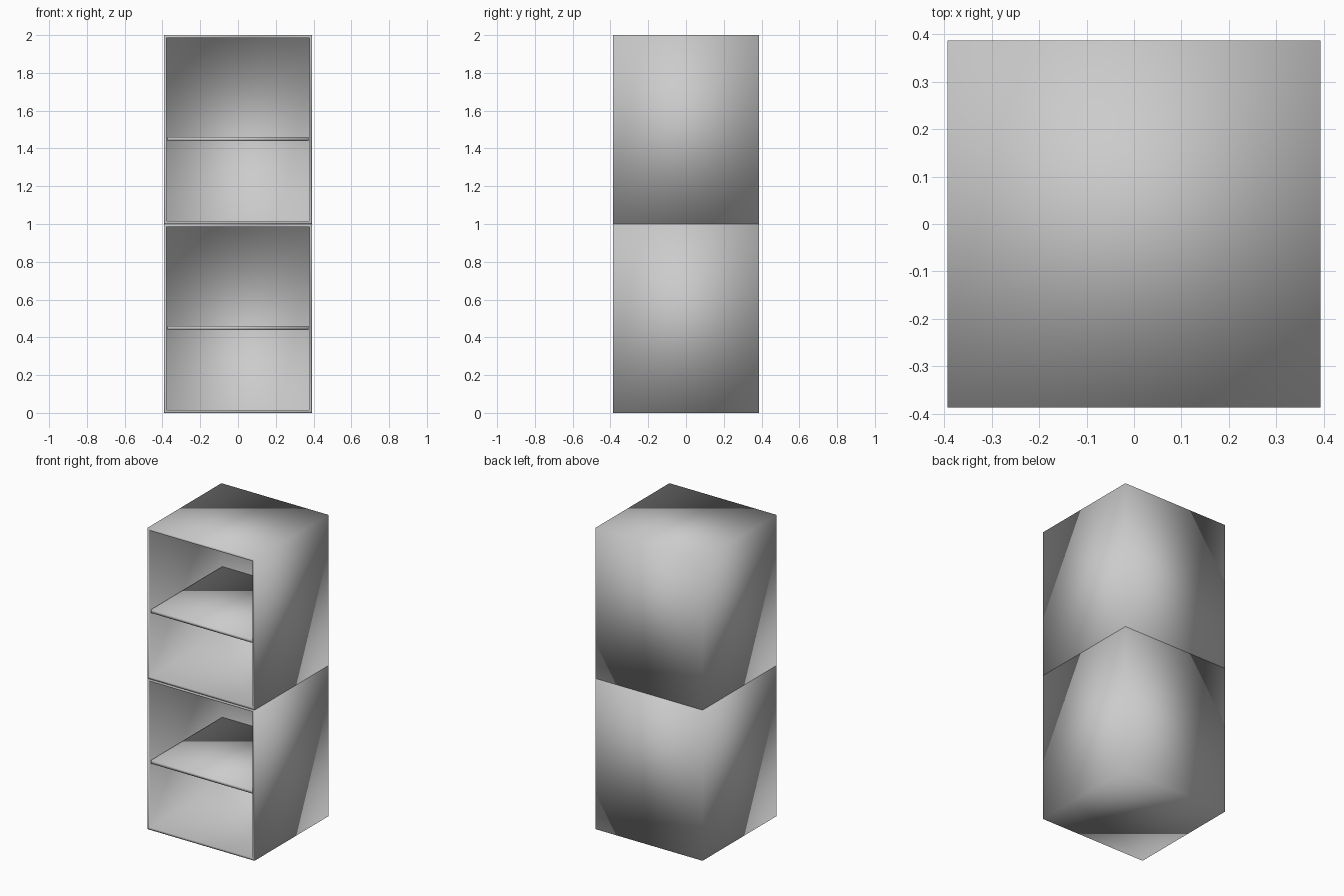
import bpy, bmesh
from mathutils import Matrix, Vector

if "Cube" in bpy.data.objects:
    bpy.data.objects.remove(bpy.data.objects["Cube"])

W, D, H, T = 0.786, 0.775, 1.0, 0.021   # cabinet size and board thickness


def box(bm, size, centre):
    m = Matrix.Translation(centre) @ Matrix.Diagonal((*size, 1))
    bmesh.ops.create_cube(bm, size=1, matrix=m)


def finish(bm, name):
    bmesh.ops.recalc_face_normals(bm, faces=bm.faces)
    for f in bm.faces:
        f.smooth = True      # soft shading across the box edges
    me = bpy.data.meshes.new(name)
    bm.to_mesh(me)
    bm.free()
    ob = bpy.data.objects.new(name, me)
    bpy.context.collection.objects.link(ob)
    return ob


def cabinet_shell(name, z):
    # closed box, front face inset to a rim and pushed back to the rear panel
    bm = bmesh.new()
    box(bm, (W, D, H), (0, 0, z + H / 2))
    bm.normal_update()
    front = min(bm.faces, key=lambda f: f.calc_center_median().y)
    bmesh.ops.inset_individual(bm, faces=[front], thickness=T)
    inner = bmesh.ops.extrude_discrete_faces(bm, faces=[front])["faces"][0]
    bmesh.ops.translate(bm, verts=inner.verts, vec=Vector((0, D - T, 0)))
    return finish(bm, name)


def shelf(name, z):
    bm = bmesh.new()
    depth = D - T - 0.004
    box(bm, (W - 2 * T, depth, T), (0, D / 2 - T - depth / 2, z + 0.45))
    return finish(bm, name)


# two identical cabinets stacked
for label, z in (("lower", 0.0), ("upper", H)):
    cabinet_shell(label + "_cabinet", z)
    shelf(label + "_shelf", z)
